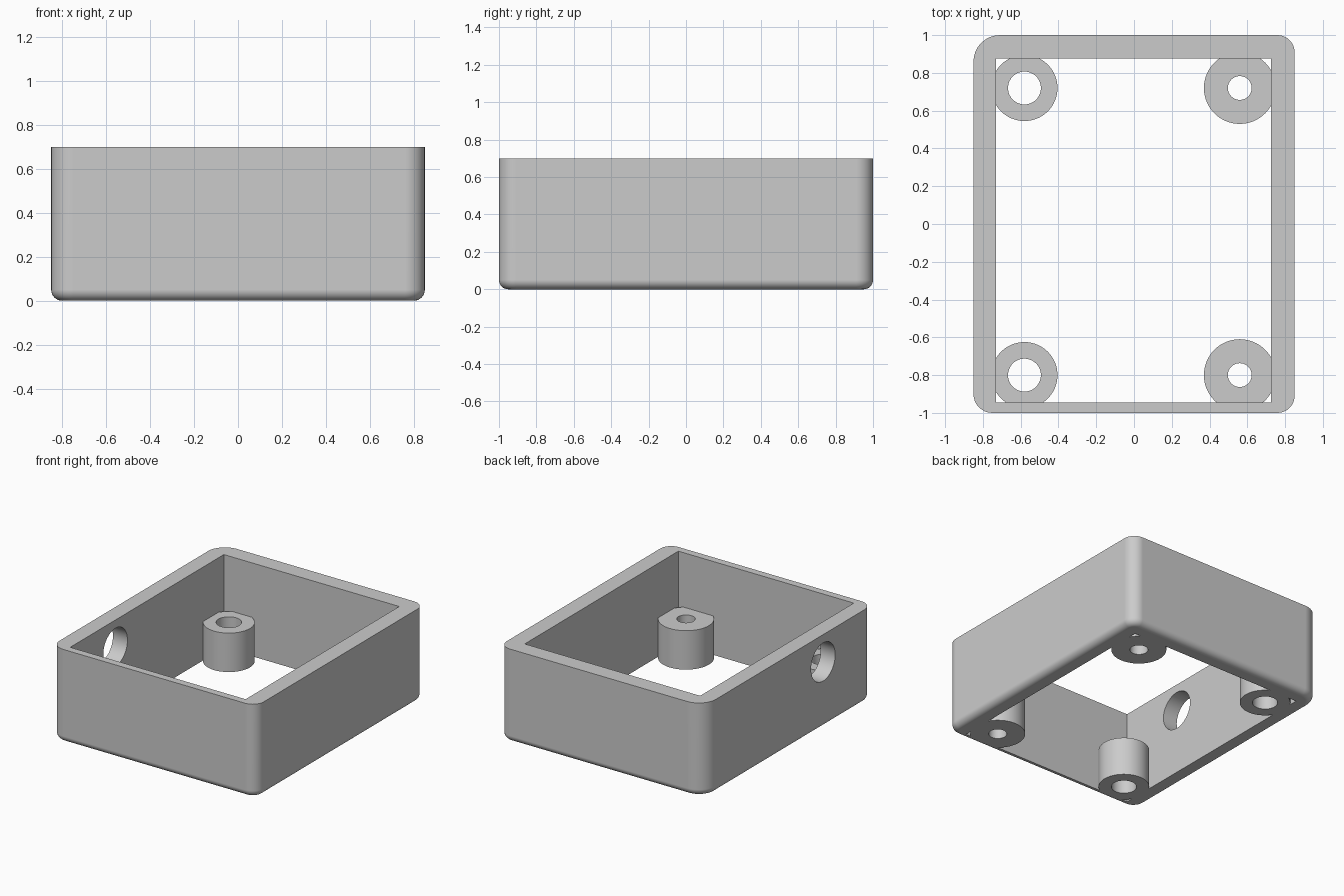
import bpy, bmesh, math

if "Cube" in bpy.data.objects:
    bpy.data.objects.remove(bpy.data.objects["Cube"], do_unlink=True)

HX, HY, TOP = 0.85, 1.0, 0.70
FILLET, STEPS = 0.05, 8
BOSS_TOP = 0.292

grey = bpy.data.materials.new("light grey plastic")
grey.use_nodes = True
colour = (0.6, 0.6, 0.6, 1)
grey.diffuse_color = colour
grey.node_tree.nodes["Principled BSDF"].inputs["Base Color"].default_value = colour


def make_object(name, bm):
    bmesh.ops.recalc_face_normals(bm, faces=bm.faces)
    mesh = bpy.data.meshes.new(name)
    bm.to_mesh(mesh)
    bm.free()
    mesh.materials.append(grey)
    obj = bpy.data.objects.new(name, mesh)
    bpy.context.collection.objects.link(obj)
    return obj


def cylinder(name, centre, radius, length, sideways=False):
    bm = bmesh.new()
    bmesh.ops.create_cone(bm, cap_ends=True, segments=64,
                          radius1=radius, radius2=radius, depth=length)
    obj = make_object(name, bm)
    if sideways:
        obj.rotation_euler.y = math.pi / 2
    obj.location = centre
    return obj


def subtract(target, cutter):
    cutter.hide_render = True
    bpy.context.view_layer.update()
    mod = target.modifiers.new("cut", 'BOOLEAN')
    mod.operation, mod.solver, mod.object = 'DIFFERENCE', 'EXACT', cutter
    bpy.ops.object.select_all(action='DESELECT')
    bpy.context.view_layer.objects.active = target
    target.select_set(True)
    bpy.ops.object.modifier_apply(modifier=mod.name)
    bpy.data.objects.remove(cutter, do_unlink=True)


# Outer body: rounded corners, with a fillet around the bottom edge
corners = [(1, 1, 0.09), (-1, 1, 0.14), (-1, -1, 0.10), (1, -1, 0.09)]


def outline(inset):
    points = []
    for quarter, (sx, sy, radius) in enumerate(corners):
        cx, cy = sx * (HX - radius), sy * (HY - radius)
        for i in range(STEPS + 1):
            a = (quarter + i / STEPS) * math.pi / 2
            points.append((cx + (radius - inset) * math.cos(a),
                           cy + (radius - inset) * math.sin(a)))
    return points


levels = []
for i in range(STEPS + 1):
    t = i / STEPS * math.pi / 2
    levels.append((FILLET * (1 - math.sin(t)), FILLET * (1 - math.cos(t))))
levels.append((0, TOP))

bm = bmesh.new()
rings = [[bm.verts.new((x, y, z)) for x, y in outline(inset)] for inset, z in levels]
for low, high in zip(rings, rings[1:]):
    for i in range(len(low)):
        j = (i + 1) % len(low)
        bm.faces.new((low[i], low[j], high[j], high[i]))
bm.faces.new(rings[0])
bm.faces.new(rings[-1])
enclosure = make_object("enclosure_shell", bm)

# Open cavity, reduced by the four screw bosses so they stay joined to the walls
x0, x1, y0, y1 = -0.73, 0.725, -0.945, 0.875
bm = bmesh.new()
bmesh.ops.create_cube(bm, size=1)
for v in bm.verts:
    v.co = (x1 if v.co.x > 0 else x0,
            y1 if v.co.y > 0 else y0,
            1.0 if v.co.z > 0 else -0.3)
cavity = make_object("cavity_cutter", bm)

bosses = [(x, y, outer, hole)
          for x, outer, hole in ((-0.58, 0.175, 0.087), (0.56, 0.19, 0.063))
          for y in (0.72, -0.80)]
for x, y, outer, hole in bosses:
    subtract(cavity, cylinder("boss", (x, y, BOSS_TOP - 0.5), outer, 1.0))
subtract(enclosure, cavity)

# Screw holes through the bosses
for x, y, outer, hole in bosses:
    subtract(enclosure, cylinder("screw_hole", (x, y, 0), hole, 1.0))

# Cable hole through one side wall
subtract(enclosure, cylinder("cable_hole", (-HX, -0.41, 0.495), 0.143, 0.5, True))

# Smooth rounded surfaces, crisp edges
bpy.ops.object.shade_smooth_by_angle(angle=math.radians(30))
weighted = enclosure.modifiers.new("weighted normals", 'WEIGHTED_NORMAL')
weighted.keep_sharp = True
